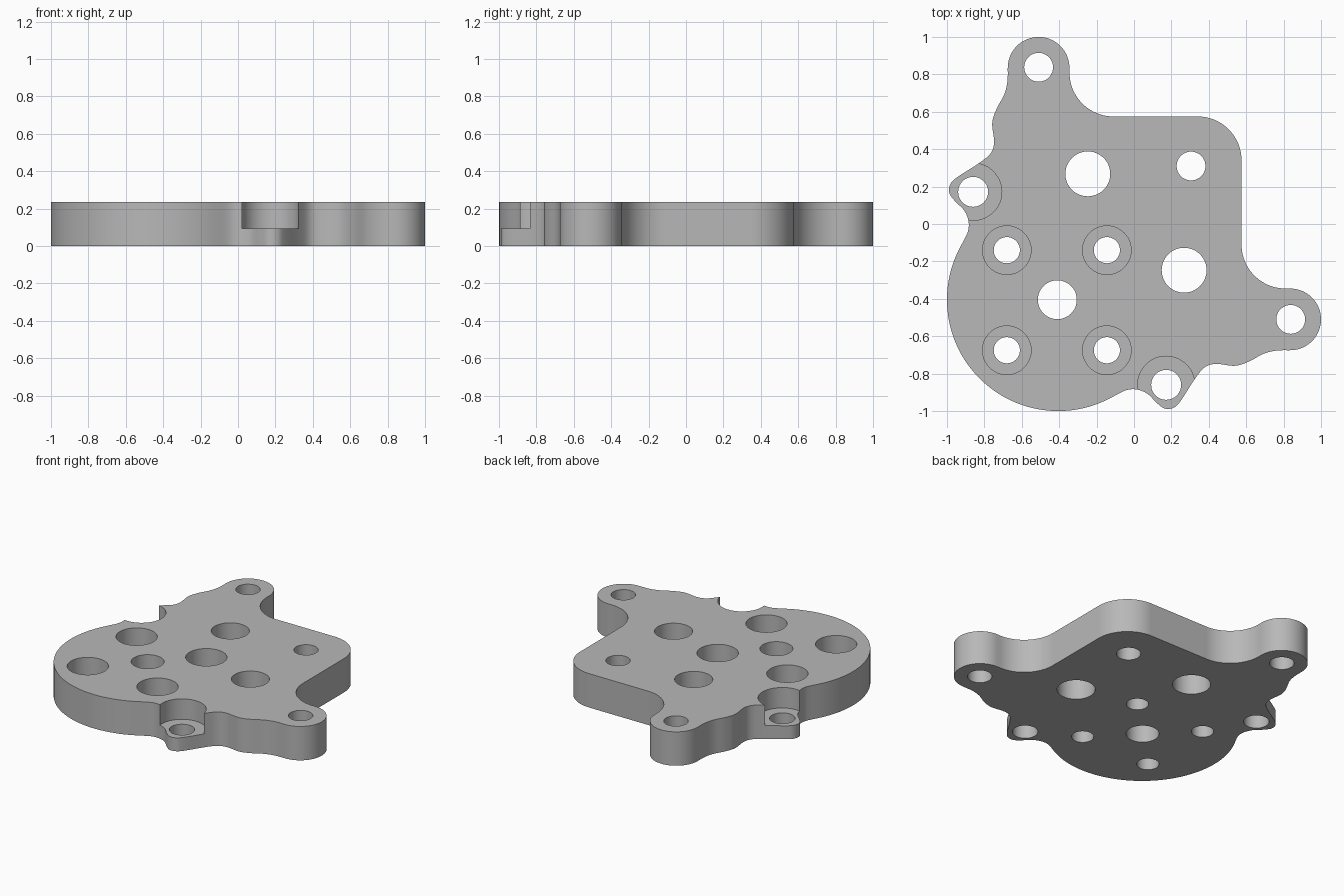
import bpy, bmesh, math
from mathutils import Vector

cube = bpy.data.objects.get("Cube")
if cube:
    bpy.data.objects.remove(cube, do_unlink=True)

THICK, FLOOR = 0.235, 0.093   # plate height, counterbore floor height

grey = bpy.data.materials.new("plain grey")
grey.use_nodes = True
COLOUR = (0.48, 0.48, 0.48, 1)
grey.diffuse_color = COLOUR
grey.node_tree.nodes["Principled BSDF"].inputs["Base Color"].default_value = COLOUR


def arc(cx, cy, r, a0, a1, n):
    angles = [math.radians(a0 + (a1 - a0) * i / n) for i in range(n + 1)]
    return [Vector((cx + r * math.cos(a), cy + r * math.sin(a))) for a in angles]


def spline(pts, n=6):
    """Smooth curve through the inner points; the end points only steer it."""
    out = []
    for a, b, c, d in zip(pts, pts[1:], pts[2:], pts[3:]):
        for i in range(n):
            t = i / n
            out.append(0.5 * (2 * b + (c - a) * t + (2 * a - 5 * b + 4 * c - d) * t * t
                              + (3 * b - a - 3 * c + d) * t ** 3))
    return out


def make_object(name, bm):
    bmesh.ops.recalc_face_normals(bm, faces=bm.faces)
    mesh = bpy.data.meshes.new(name)
    bm.to_mesh(mesh)
    bm.free()
    mesh.materials.append(grey)
    obj = bpy.data.objects.new(name, mesh)
    bpy.context.collection.objects.link(obj)
    return obj


def add_stack(bm, x, y, profile, n=48):
    """Closed turned solid from (radius, z) pairs."""
    rings = [[bm.verts.new((p.x, p.y, z)) for p in arc(x, y, r, 0, 360, n)[:-1]]
             for r, z in profile]
    for lo, hi in zip(rings, rings[1:]):
        for i in range(n):
            j = (i + 1) % n
            bm.faces.new((lo[i], lo[j], hi[j], hi[i]))
    bm.faces.new(rings[0][::-1])
    bm.faces.new(rings[-1])


# Half outline: rounded corner, inner fillet, ear, wavy side with tab, big round
corner = arc(0.34, 0.34, 0.235, 45, 90, 10)
fillet = arc(-0.11, 0.81, 0.235, 270, 180, 20)
ear = arc(-0.51, 0.835, 0.165, 0, 180, 32)
disc = arc(-0.405, -0.405, 0.595, 151, 225, 30)
side = [(-0.677, 0.76), (-0.695, 0.69), (-0.735, 0.615), (-0.758, 0.54), (-0.748, 0.44),
        (-0.765, 0.38), (-0.825, 0.328), (-0.945, 0.25), (-0.982, 0.212), (-0.987, 0.165),
        (-0.955, 0.12), (-0.91, 0.075), (-0.886, 0.02), (-0.888, -0.04)]
wave = spline([ear[-2], ear[-1]] + [Vector(p) for p in side] + [disc[0], disc[1]])
half = corner + fillet + ear[:-1] + wave + disc

# The other half mirrors across the diagonal
outline = half + [Vector((p.y, p.x)) for p in half[-2:0:-1]]

bm = bmesh.new()
base = bm.faces.new([bm.verts.new((p.x, p.y, 0)) for p in outline])
top = bmesh.ops.extrude_face_region(bm, geom=[base])
bmesh.ops.translate(bm, vec=(0, 0, THICK),
                    verts=[v for v in top["geom"] if isinstance(v, bmesh.types.BMVert)])
plate = make_object("mounting_plate", bm)

# Holes: x, y, radius, counterbore radius (None for a plain hole)
holes = [(0.305, 0.31, 0.077, None), (-0.41, -0.405, 0.104, None)]
for x, y, r, bore in [(-0.51, 0.838, 0.077, None), (-0.247, 0.268, 0.12, None),
                      (-0.86, 0.172, 0.08, 0.153)]:
    holes += [(x, y, r, bore), (y, x, r, bore)]
holes += [(x, y, 0.07, 0.13) for x in (-0.68, -0.145) for y in (-0.14, -0.675)]

bm = bmesh.new()
for x, y, r, bore in holes:
    step = [(r, FLOOR), (bore, FLOOR)] if bore else []
    add_stack(bm, x, y, [(r, -0.1)] + step + [(bore or r, 0.4)])
cutter = make_object("hole_cutter", bm)
cutter.hide_render = True

# Cut the holes, then drop the helper
cut = plate.modifiers.new("holes", "BOOLEAN")
cut.operation, cut.solver, cut.object = "DIFFERENCE", "EXACT", cutter
bpy.ops.object.select_all(action="DESELECT")
plate.select_set(True)
bpy.context.view_layer.objects.active = plate
bpy.ops.object.modifier_apply(modifier=cut.name)
bpy.data.objects.remove(cutter, do_unlink=True)
bpy.ops.object.shade_smooth_by_angle(angle=math.radians(30))
